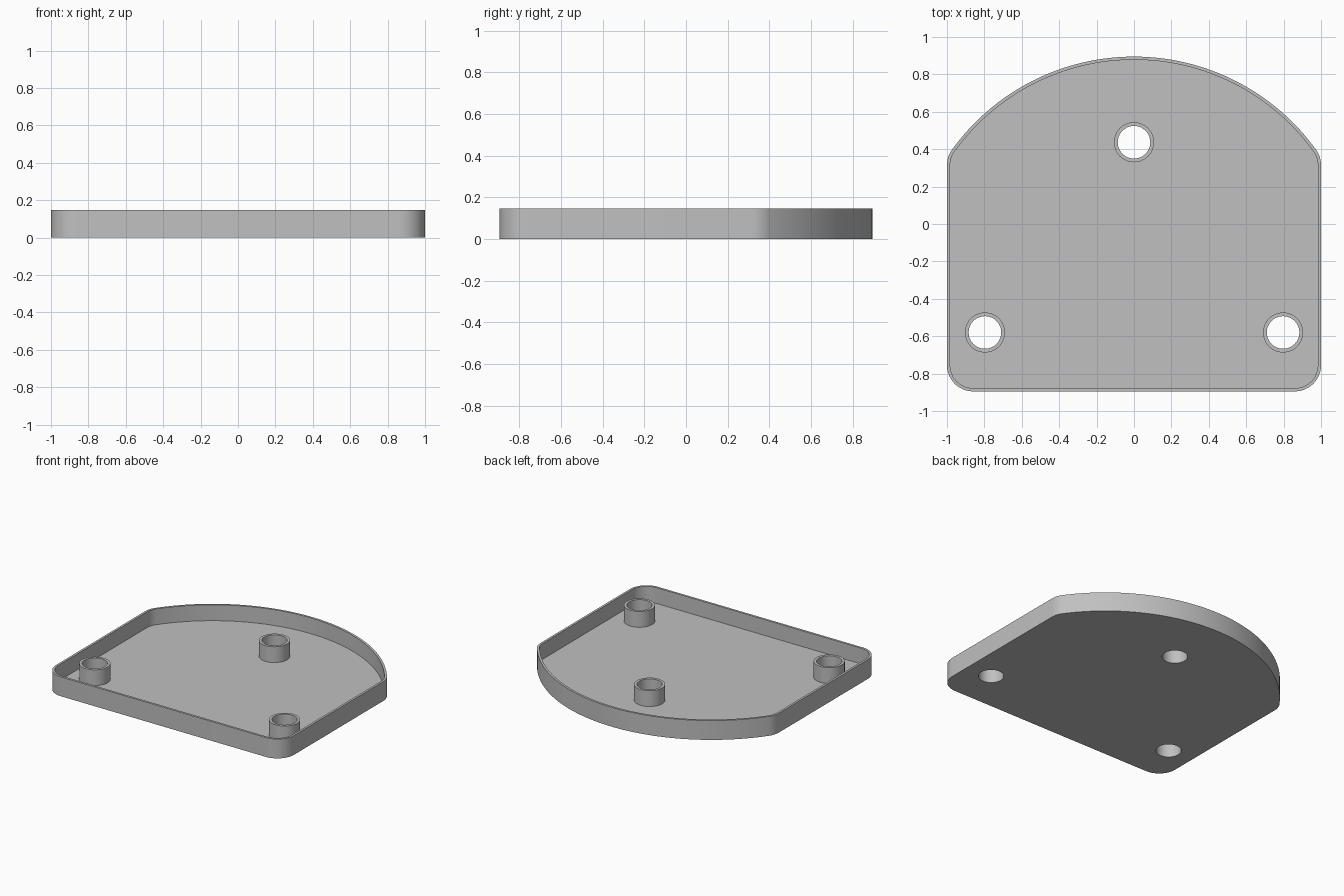
import bpy
import bmesh
from math import sin, cos, atan2, radians, pi, sqrt

cube = bpy.data.objects.get("Cube")
if cube:
    bpy.data.objects.remove(cube, do_unlink=True)

# Main dimensions
HALF_X, HALF_Y = 1.0, 0.895
HEIGHT, FLOOR, WALL = 0.147, 0.027, 0.017
CORNER, DOME = 0.14, 1.2
BOSS_R, HOLE_R = 0.107, 0.087
BOSSES = [(0, 0.437), (-0.797, -0.58), (0.797, -0.58)]


def arc(cx, cy, r, start, end, steps):
    angles = [start + (end - start) * i / steps for i in range(steps + 1)]
    return [(cx + r * cos(a), cy + r * sin(a)) for a in angles]


def circle(centre, r):
    return arc(*centre, r, 0, 2 * pi, 64)[:-1]


def outline(inset):
    """Rounded plate with a domed back, shrunk by inset."""
    r = CORNER - inset
    cx, cy = HALF_X - CORNER, CORNER - HALF_Y
    dome_y = HALF_Y - DOME
    rise = sqrt((DOME - CORNER) ** 2 - cx ** 2)
    a = atan2(rise, cx)
    shoulder_y = dome_y + rise
    return (arc(-cx, cy, r, pi, 1.5 * pi, 12)
            + arc(cx, cy, r, 1.5 * pi, 2 * pi, 12)
            + arc(cx, shoulder_y, r, 0, a, 8)
            + arc(0, dome_y, DOME - inset, a, pi - a, 64)[1:-1]
            + arc(-cx, shoulder_y, r, pi - a, pi, 8))


bm = bmesh.new()


def ring(points, z):
    verts = [bm.verts.new((x, y, z)) for x, y in points]
    edges = [bm.edges.new((v, verts[i - 1])) for i, v in enumerate(verts)]
    return verts, edges


def fill(*rings):
    """Flat face bounded by the first ring, with the others as holes."""
    edges = [e for r in rings for e in r[1]]
    bmesh.ops.triangle_fill(bm, edges=edges, use_beauty=True, normal=(0, 0, 1))


def side(low, high):
    a, b = low[0], high[0]
    for i in range(len(a)):
        bm.faces.new((a[i - 1], a[i], b[i], b[i - 1]))


# Rim and floor boundaries
base = ring(outline(0), 0)
rim_out = ring(outline(0), HEIGHT)
rim_in = ring(outline(WALL), HEIGHT)
floor = ring(outline(WALL), FLOOR)

# Hollow bosses, open right through the floor
hole_low = [ring(circle(c, HOLE_R), 0) for c in BOSSES]
hole_top = [ring(circle(c, HOLE_R), HEIGHT) for c in BOSSES]
boss_low = [ring(circle(c, BOSS_R), FLOOR) for c in BOSSES]
boss_top = [ring(circle(c, BOSS_R), HEIGHT) for c in BOSSES]

# Flat faces
fill(base, *hole_low)
fill(floor, *boss_low)
fill(rim_out, rim_in)
for outer, inner in zip(boss_top, hole_top):
    fill(outer, inner)

# Upright faces
side(base, rim_out)
side(floor, rim_in)
for low, high in zip(hole_low + boss_low, hole_top + boss_top):
    side(low, high)
bmesh.ops.recalc_face_normals(bm, faces=bm.faces)

mesh = bpy.data.meshes.new("tray_with_bosses")
bm.to_mesh(mesh)
bm.free()
tray = bpy.data.objects.new("tray_with_bosses", mesh)
bpy.context.collection.objects.link(tray)

# Plain grey finish
grey = bpy.data.materials.new("plain_grey")
grey.use_nodes = True
colour = (0.53, 0.53, 0.53, 1)
grey.diffuse_color = colour
grey.node_tree.nodes["Principled BSDF"].inputs["Base Color"].default_value = colour
mesh.materials.append(grey)

bpy.ops.object.select_all(action='DESELECT')
tray.select_set(True)
bpy.context.view_layer.objects.active = tray
bpy.ops.object.shade_smooth_by_angle(angle=radians(30))
